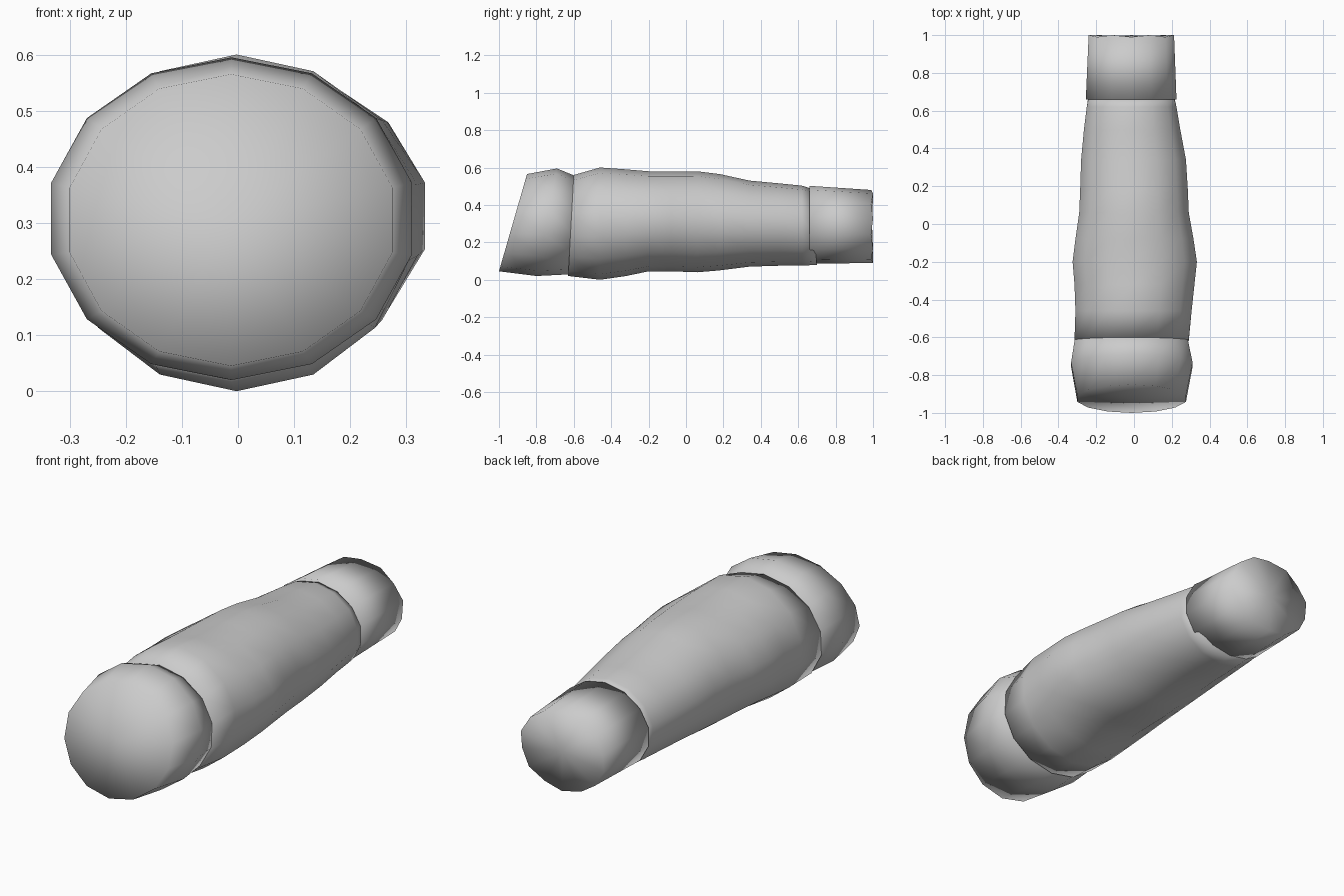
import bpy
import bmesh
import math

SIDES = 14
WIDEST = math.cos(math.pi / SIDES)

default_cube = bpy.data.objects.get("Cube")
if default_cube:
    bpy.data.objects.remove(default_cube, do_unlink=True)

grey = bpy.data.materials.new("plain grey")
grey.use_nodes = True
colour = (0.6, 0.6, 0.6, 1)
grey.diffuse_color = colour
grey.node_tree.nodes["Principled BSDF"].inputs["Base Color"].default_value = colour


def add_ring(bm, y_top, y_bottom, left, right, bottom, top, ripple=0):
    """Add one oval ring whose plane may lean forwards or backwards."""
    verts = []
    for i in range(SIDES):
        angle = 2 * math.pi * i / SIDES
        across = math.sin(angle) / WIDEST
        up = math.cos(angle)
        x = (left + right) / 2 + across * (right - left) / 2
        z = (bottom + top) / 2 + up * (top - bottom) / 2
        y = (y_top + y_bottom) / 2 + up * (y_top - y_bottom) / 2
        verts.append(bm.verts.new((x, y + ripple * (i % 2), z)))
    return verts


def loft(name, sections, ripple=0):
    """Skin a closed tube through the sections and shade it smooth."""
    bm = bmesh.new()
    last = len(sections) - 1
    rings = [add_ring(bm, *section, ripple=ripple if i == last else 0)
             for i, section in enumerate(sections)]
    for near, far in zip(rings, rings[1:]):
        for i in range(SIDES):
            j = (i + 1) % SIDES
            bm.faces.new((near[i], near[j], far[j], far[i]))
    # Caps are fans, so the shared normals round them off
    caps = [bm.faces.new(rings[0]), bm.faces.new(rings[-1])]
    bmesh.ops.poke(bm, faces=caps)
    bmesh.ops.recalc_face_normals(bm, faces=bm.faces)
    for face in bm.faces:
        face.smooth = True
    mesh = bpy.data.meshes.new(name)
    bm.to_mesh(mesh)
    bm.free()
    mesh.materials.append(grey)
    part = bpy.data.objects.new(name, mesh)
    bpy.context.collection.objects.link(part)
    return part


# Sections: y at top, y at bottom, left, right, bottom, top

# Wide front collar with a slanted end
loft("front_collar", [
    (-0.85, -1, -0.3, 0.275, 0.045, 0.565),
    (-0.69, -0.8, -0.333, 0.31, 0.02, 0.595),
    (-0.58, -0.6, -0.31, 0.28, 0.03, 0.55),
])

# Long swelling middle
loft("middle_sleeve", [
    (-0.6, -0.63, -0.315, 0.29, 0.02, 0.56),
    (-0.46, -0.46, -0.31, 0.305, 0, 0.6),
    (-0.32, -0.32, -0.315, 0.32, 0.02, 0.59),
    (-0.2, -0.2, -0.325, 0.333, 0.045, 0.58),
    (-0.08, -0.08, -0.31, 0.315, 0.045, 0.58),
    (0.06, 0.06, -0.29, 0.29, 0.04, 0.58),
    (0.18, 0.18, -0.285, 0.285, 0.05, 0.565),
    (0.34, 0.34, -0.28, 0.275, 0.07, 0.53),
    (0.5, 0.5, -0.265, 0.245, 0.075, 0.515),
    (0.62, 0.62, -0.25, 0.225, 0.075, 0.503),
    (0.66, 0.7, -0.24, 0.21, 0.08, 0.49),
])

# Narrow back collar with a slightly uneven end
loft("back_collar", [
    (0.66, 0.66, -0.255, 0.225, 0.085, 0.502),
    (0.99, 0.99, -0.24, 0.212, 0.09, 0.48),
], ripple=0.01)
